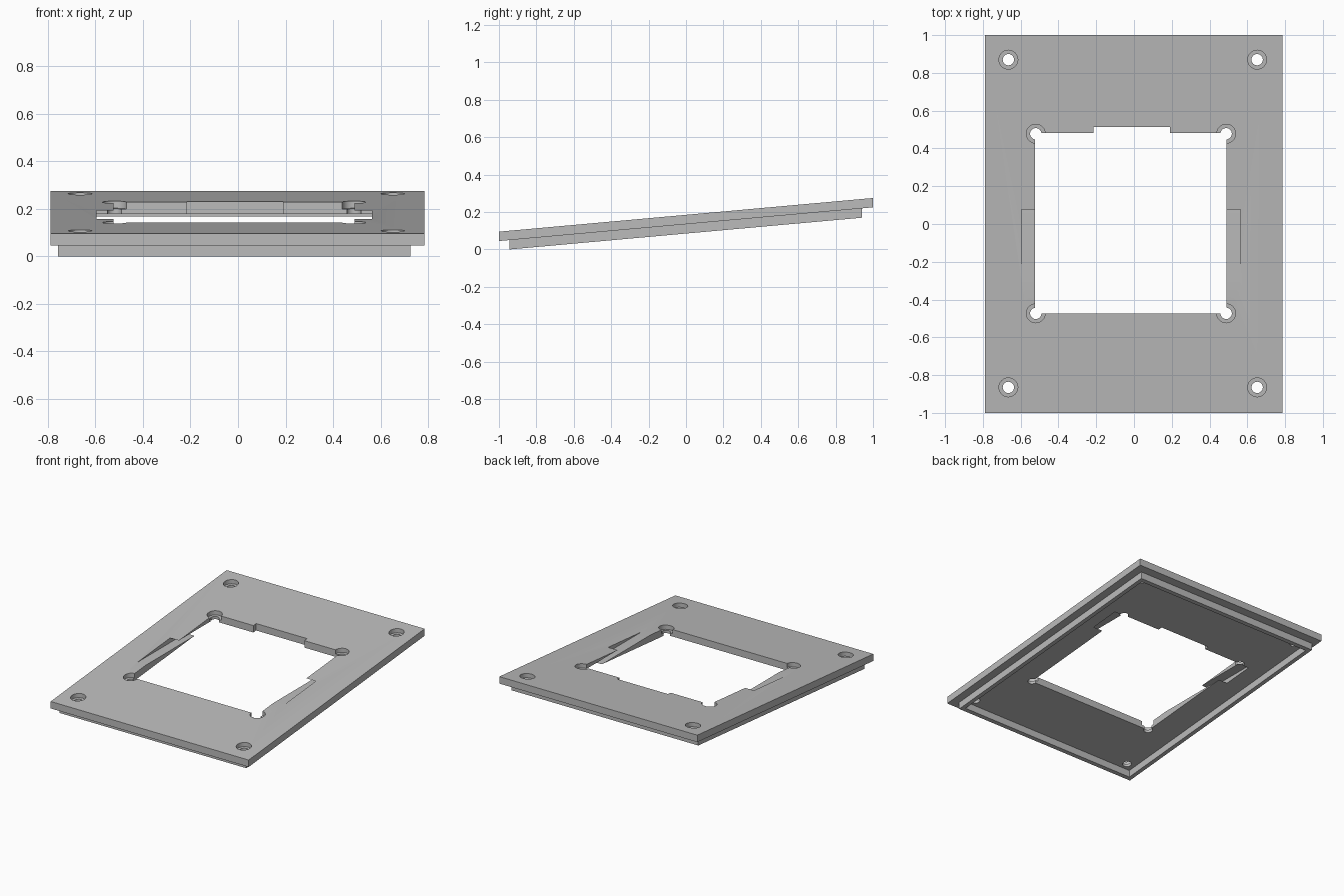
import bpy
from mathutils import Matrix

cube = bpy.data.objects.get("Cube")
if cube:
    bpy.data.objects.remove(cube, do_unlink=True)

SLOPE = 0.09
TOP, UNDER, FOOT = 0.185, 0.135, 0.085   # heights at y = 0 before the slope

grey = bpy.data.materials.new("plain grey")
grey.use_nodes = True
colour = (0.5, 0.5, 0.5, 1)
grey.diffuse_color = colour
grey.node_tree.nodes["Principled BSDF"].inputs["Base Color"].default_value = colour


def box(name, x, y, z):
    bpy.ops.mesh.primitive_cube_add(size=1)
    ob = bpy.context.object
    ob.name = name
    centre = [(a + b) / 2 for a, b in (x, y, z)]
    size = [b - a for a, b in (x, y, z)]
    ob.data.transform(Matrix.Translation(centre) @ Matrix.Diagonal((*size, 1)))
    ob.data.materials.append(grey)
    return ob


def cylinder(x, y, radius, z):
    bpy.ops.mesh.primitive_cylinder_add(vertices=32, radius=radius, depth=z[1] - z[0])
    ob = bpy.context.object
    ob.data.transform(Matrix.Translation((x, y, sum(z) / 2)))
    ob.data.materials.append(grey)
    return ob


def cut(target, cutter):
    cutter.hide_render = True
    mod = target.modifiers.new("cut", "BOOLEAN")
    mod.operation, mod.solver, mod.object = "DIFFERENCE", "EXACT", cutter
    bpy.context.view_layer.objects.active = target
    bpy.ops.object.modifier_apply(modifier=mod.name)
    bpy.data.objects.remove(cutter, do_unlink=True)


def shear(ob):
    m = Matrix.Identity(4)
    m[2][1] = SLOPE
    ob.data.transform(m)


through = (0, 0.4)

# Plate with central window and rear notch
plate = box("cover_plate", (-0.79, 0.785), (-1, 1), (UNDER, TOP))
cut(plate, box("window_cutter", (-0.525, 0.49), (-0.475, 0.482), through))
cut(plate, box("notch_cutter", (-0.215, 0.19), (0.4, 0.513), through))

# Counterbored holes at the outer corners and the window corners
holes = [(x, y) for x in (-0.665, 0.652) for y in (-0.865, 0.87)]
holes += [(x, y) for x in (-0.52, 0.488) for y in (-0.473, 0.478)]
for x, y in holes:
    cut(plate, cylinder(x, y, 0.05, (TOP - 0.03, 0.4)))
    cut(plate, cylinder(x, y, 0.03, through))
shear(plate)

# Level slot passing through the sloping plate on both sides of the window
cut(plate, box("slot_cutter", (-0.595, 0.565), (-0.46, 0.476), (0.158, 0.192)))

# Locating rim under the plate
rim = box("locating_rim", (-0.757, 0.727), (-0.945, 0.942), (FOOT, UNDER))
cut(rim, box("rim_cutter", (-0.727, 0.697), (-0.915, 0.912), through))
shear(rim)

# Crisp edges, smooth bores
for ob in (plate, rim):
    bpy.ops.object.select_all(action="DESELECT")
    ob.select_set(True)
    bpy.context.view_layer.objects.active = ob
    bpy.ops.object.shade_smooth_by_angle(angle=0.4)
